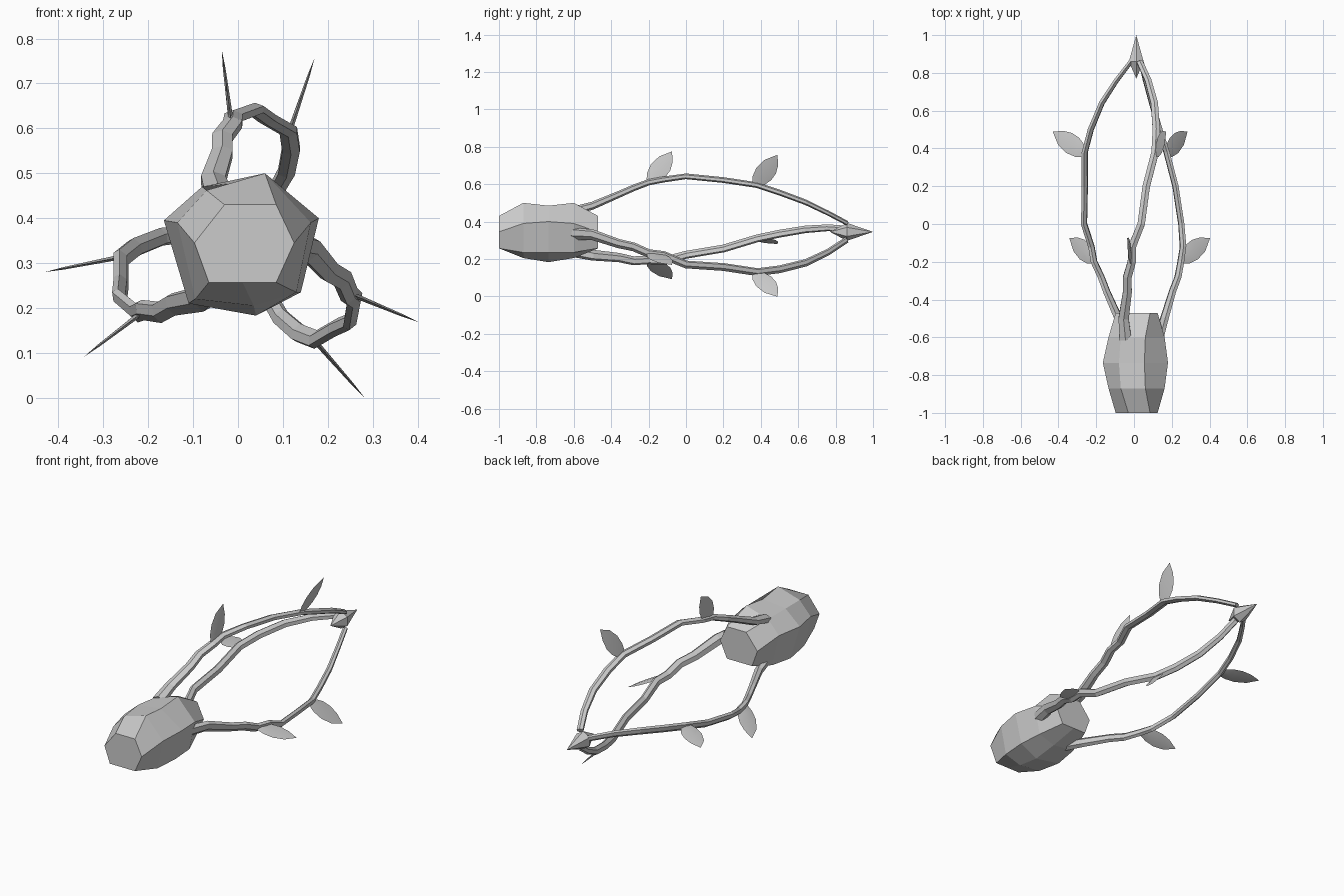
import bpy, bmesh, math
from mathutils import Matrix, Vector

if "Cube" in bpy.data.objects:
    bpy.data.objects.remove(bpy.data.objects["Cube"])

AXIS = Vector((0.008, 0, 0.345))          # long axis of the model, along y

mat = bpy.data.materials.new("plain grey")
mat.diffuse_color = (0.6, 0.6, 0.6, 1)
mat.use_nodes = True
mat.node_tree.nodes["Principled BSDF"].inputs["Base Color"].default_value = mat.diffuse_color


def finish(bm, name, smooth=False):
    bmesh.ops.remove_doubles(bm, verts=bm.verts, dist=1e-5)
    bmesh.ops.recalc_face_normals(bm, faces=bm.faces)
    me = bpy.data.meshes.new(name)
    for f in bm.faces:
        f.smooth = smooth
    bm.to_mesh(me)
    bm.free()
    me.materials.append(mat)
    ob = bpy.data.objects.new(name, me)
    bpy.context.collection.objects.link(ob)
    return ob


def loft(bm, rings):
    rows = [[bm.verts.new(p) for p in ring] for ring in rings]
    n = len(rows[0])
    for a, b in zip(rows, rows[1:]):
        for i in range(n):
            j = (i + 1) % n
            bm.faces.new((a[i], a[j], b[j], b[i]))
    return rows


# Faceted bulb: end, shoulder and belly sections in (x, z)
end = [(-.03, .43), (.085, .43), (.125, .345), (.085, .257), (.01, .257), (-.065, .257), (-.097, .345)]
shoulder = [(-.07, .462), (.06, .50), (.162, .39), (.13, .235), (.035, .205), (-.095, .22), (-.135, .39)]
belly = [(-.08, .47), (.055, .485), (.18, .40), (.14, .235), (.04, .183), (-.11, .21), (-.165, .395)]
bm = bmesh.new()
rows = loft(bm, [[(x, y, z) for x, z in sec] for y, sec in
                 ((-1, end), (-.87, shoulder), (-.735, belly), (-.6, shoulder), (-.47, end))])
bm.faces.new(rows[0])
bm.faces.new(rows[-1])
finish(bm, "bulb")

# Pointed tip: six-sided double cone
bm = bmesh.new()
ring = [bm.verts.new((.012 + .045 * math.cos((k + .5) * math.pi / 3), .86,
                      .345 + .048 * math.sin((k + .5) * math.pi / 3))) for k in range(6)]
for y in (.77, 1.0):
    apex = bm.verts.new((.012, y, .345))
    for k in range(6):
        bm.faces.new((ring[k], ring[(k + 1) % 6], apex))
finish(bm, "tip")

# One vine: centre points (x, y, z, radius)
VINE = [(-.045, -.61, .455, .033), (-.055, -.50, .485, .029), (-.035, -.36, .545, .025),
        (-.035, -.28, .58, .024), (-.012, -.20, .61, .023), (-.01, -.12, .625, .022),
        (.038, 0, .642, .021), (.065, .20, .622, .021), (.112, .38, .595, .021),
        (.118, .50, .555, .021), (.108, .64, .503, .020), (.075, .76, .445, .018),
        (.03, .86, .392, .017)]


def vine(name, place, shift):
    """Flattened six-sided tube; shift nudges the far end towards the tip."""
    pts = [Vector(p[:3]) - AXIS for p in VINE]
    for i, f in ((-1, 1), (-2, .7), (-3, .3)):
        pts[i] += shift * f
    rings = []
    for i, p in enumerate(pts):
        t = (pts[min(i + 1, len(pts) - 1)] - pts[max(i - 1, 0)]).normalized()
        u = t.cross(Vector((1, 0, 0))).normalized()
        v = t.cross(u)
        r = VINE[i][3]
        rings.append([p + r * (.72 * u * math.cos(k * math.pi / 3) + 1.08 * v * math.sin(k * math.pi / 3))
                      for k in range(6)])
    bm = bmesh.new()
    rows = loft(bm, rings)
    bm.faces.new(rows[0])
    bm.faces.new(rows[-1])
    finish(bm, name).matrix_world = place


# Leaf outline: back edge and front edge (along y, height)
BACK = [(0, -.015), (.004, .04), (.024, .085), (.068, .128), (.137, .155)]
FRONT = [(.055, -.015), (.104, .02), (.129, .055), (.141, .10), (.137, .155)]
THICK = [.006, .005, .004, .003, 0]


def leaf(name, base, lean, place):
    base = Vector(base) - AXIS
    rings = []
    for (y0, h0), (y1, h1), t in zip(BACK, FRONT, THICK):
        ym, hm = (y0 + y1) / 2, (h0 + h1) / 2
        rings.append([base + Vector((lean * h + s, y, h)) for s, y, h in
                      ((0, y0, h0), (t, ym, hm), (0, y1, h1), (-t, ym, hm))])
    bm = bmesh.new()
    bm.faces.new(loft(bm, rings)[0])
    ob = finish(bm, name, True)
    ob.data.set_sharp_from_angle(angle=math.radians(20))
    ob.matrix_world = place


# Three vines with two leaves each, turned around the long axis
for k, side in enumerate(("upper", "right", "left")):
    turn = Matrix.Rotation(k * math.tau / 3, 4, 'Y')
    place = Matrix.Translation(AXIS) @ turn
    nudge = Vector((.028, 0, .02)) if side == "left" else Vector((0, 0, 0))
    vine(side + "_vine", place, turn.inverted().to_3x3() @ nudge)
    leaf(side + "_rear_leaf", (-.016, -.212, .62), -.13, place)
    leaf(side + "_front_leaf", (.118, .352, .602), .34, place)
